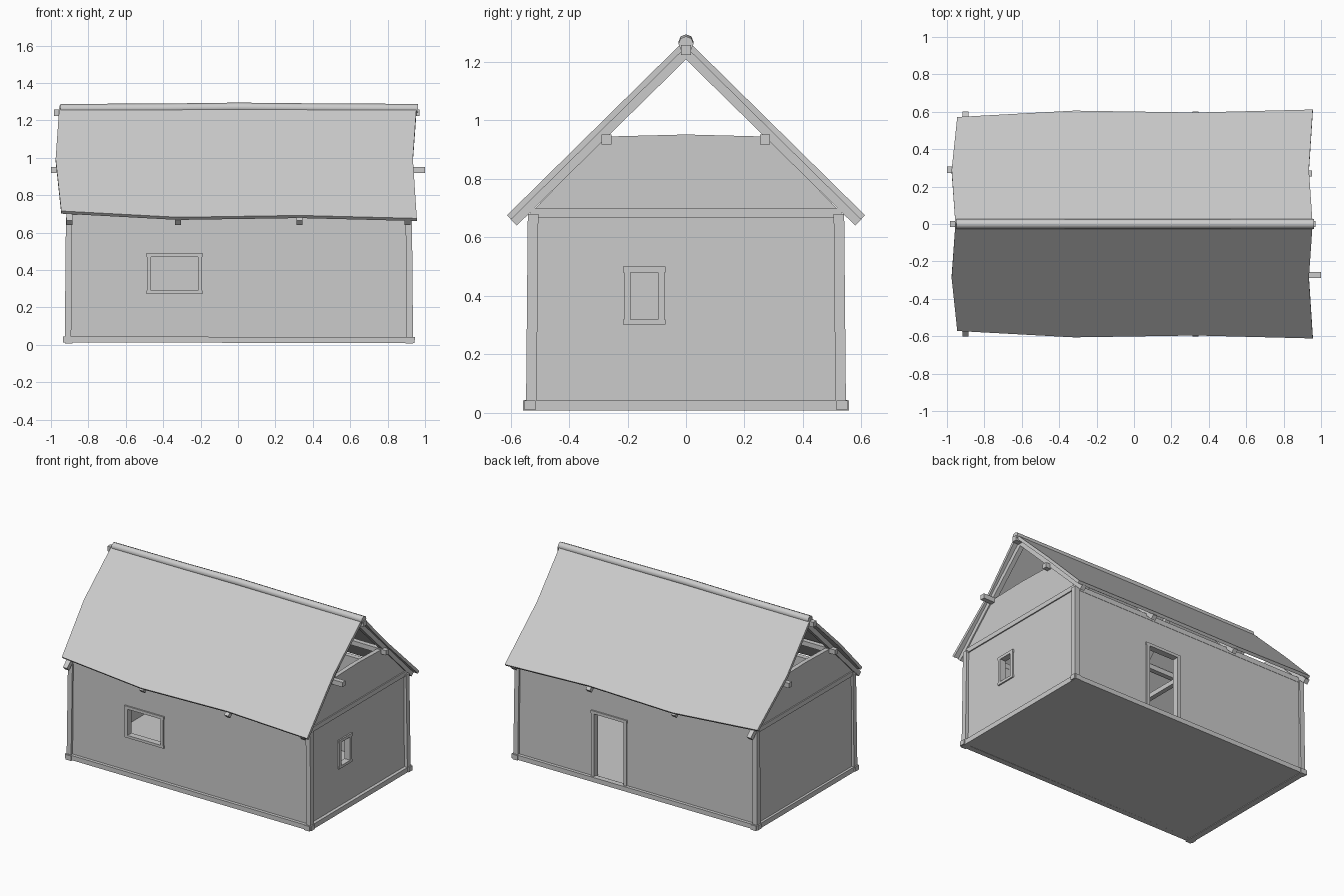
import bpy, bmesh
from mathutils import Vector

if "Cube" in bpy.data.objects:
    bpy.data.objects.remove(bpy.data.objects["Cube"])


def finish(name, bm):
    bmesh.ops.recalc_face_normals(bm, faces=bm.faces)
    me = bpy.data.meshes.new(name)
    bm.to_mesh(me)
    bm.free()
    ob = bpy.data.objects.new(name, me)
    bpy.context.collection.objects.link(ob)
    return ob


def box(name, x0, x1, y0, y1, z0, z1):
    bm = bmesh.new()
    bmesh.ops.create_cube(bm, size=1)
    for v in bm.verts:
        v.co = Vector((x1 if v.co.x > 0 else x0,
                       y1 if v.co.y > 0 else y0,
                       z1 if v.co.z > 0 else z0))
    return finish(name, bm)


def beam(name, p, q, w, h):
    """Square timber running from p to q."""
    p, q = Vector(p), Vector(q)
    rot = (q - p).to_track_quat('X', 'Z')
    bm = bmesh.new()
    bmesh.ops.create_cube(bm, size=1)
    for v in bm.verts:
        v.co = (p + q) / 2 + rot @ Vector((v.co.x * (q - p).length, v.co.y * w, v.co.z * h))
    return finish(name, bm)


def cut(ob, *bounds):
    """Cut a box-shaped opening through a wall."""
    cutter = box("opening_cutter", *bounds)
    cutter.hide_render = True
    mod = ob.modifiers.new("opening", 'BOOLEAN')
    mod.object, mod.operation, mod.solver = cutter, 'DIFFERENCE', 'EXACT'
    bpy.context.view_layer.objects.active = ob
    bpy.ops.object.modifier_apply(modifier=mod.name)
    bpy.data.objects.remove(cutter)


def frame(name, axis, face, sign, a0, a1, z0, z1, sill=True):
    """Trim around an opening in a wall whose outer face sits at `face`."""
    t = 0.022
    d0, d1 = sorted((face + sign * 0.01, face - sign * 0.034))

    def piece(part, u0, u1, w0, w1):
        b = (u0, u1, d0, d1) if axis == 'x' else (d0, d1, u0, u1)
        box(name + "_" + part, *b, w0, w1)
    piece("jamb_a", a0 - t, a0, z0, z1)
    piece("jamb_b", a1, a1 + t, z0, z1)
    piece("lintel", a0 - t - 0.003, a1 + t + 0.003, z1, z1 + 0.02)
    if sill:
        piece("sill", a0 - t - 0.003, a1 + t + 0.003, z0 - 0.018, z0)


# floor
box("floor", -0.90, 0.905, -0.53, 0.53, 0.012, 0.03)

# long walls with the front window and the back door
front = box("front_wall", -0.90, 0.905, -0.53, -0.50, 0.02, 0.69)
cut(front, -0.465, -0.215, -0.6, -0.4, 0.29, 0.47)
frame("front_window", 'x', -0.53, -1, -0.465, -0.215, 0.29, 0.47)
back = box("back_wall", -0.90, 0.905, 0.50, 0.53, 0.02, 0.69)
cut(back, 0.10, 0.325, 0.4, 0.6, 0.035, 0.475)
frame("back_door", 'x', 0.53, 1, 0.10, 0.325, 0.035, 0.475, sill=False)

# gable walls, flat-topped below the open triangle
gable = [(-0.52, 0.02), (0.52, 0.02), (0.52, 0.695), (0.275, 0.945),
         (0, 0.952), (-0.275, 0.945), (-0.52, 0.695)]
for side, x0, x1 in (("left", -0.908, -0.878), ("right", 0.883, 0.913)):
    bm = bmesh.new()
    f = bm.faces.new([bm.verts.new((x0, y, z)) for y, z in gable])
    ext = bmesh.ops.extrude_face_region(bm, geom=[f])
    for v in ext["geom"]:
        if isinstance(v, bmesh.types.BMVert):
            v.co.x = x1
    wall = finish(side + "_gable_wall", bm)
    if side == "right":
        cut(wall, 0.8, 1.0, -0.19, -0.095, 0.32, 0.48)
        frame("side_window", 'y', 0.913, 1, -0.19, -0.095, 0.32, 0.48)

# sills, corner posts and wall plates
for s, n in ((-1, "front"), (1, "back")):
    beam(n + "_sill", (-0.935, s * 0.533, 0.028), (0.945, s * 0.533, 0.026), 0.038, 0.032)
    beam(n + "_wall_plate", (-0.91, s * 0.515, 0.683), (0.92, s * 0.515, 0.683), 0.034, 0.034)
    for x, side in ((-0.903, "left"), (0.913, "right")):
        ob = box(n + "_" + side + "_post", x - 0.017, x + 0.017,
                 s * 0.523 - 0.018, s * 0.523 + 0.018, 0.03, 0.68)
        for v in ob.data.vertices:      # slight splay at the foot
            if v.co.z < 0.1:
                v.co.y += s * 0.006
                v.co.x += 0.006 if x > 0 else -0.006
for x, n in ((-0.905, "left"), (0.916, "right")):
    beam(n + "_sill", (x, -0.558, 0.025), (x, 0.558, 0.025), 0.04, 0.034)

# tie beams and rafters at each frame
for i, x in enumerate((-0.9, -0.32, 0.33, 0.905)):
    beam(f"tie_beam_{i}", (x, -0.515, 0.685), (x, 0.515, 0.685), 0.032, 0.032)
    for s, n in ((-1, "front"), (1, "back")):
        beam(f"{n}_rafter_{i}", (x, 0, 1.231), (x, s * 0.59, 0.652), 0.032, 0.032)

# purlins and ridge beam
beam("front_purlin", (-0.955, -0.28, 0.935), (1.0, -0.272, 0.935), 0.033, 0.033)
beam("back_purlin", (-1.0, 0.29, 0.935), (0.952, 0.27, 0.935), 0.033, 0.033)
beam("ridge_beam", (-0.985, 0, 1.241), (0.97, 0, 1.241), 0.034, 0.034)

# roof sheet with an uneven eave, one grid folded over the ridge
cols = [((-0.955, -0.975, -0.945), 0.572), ((-0.32, -0.32, -0.32), 0.606),
        ((0.33, 0.33, 0.33), 0.596), ((0.955, 0.935, 0.956), 0.612)]
bm = bmesh.new()
grid = []
for xs, eave in cols:
    row = []
    for k, y in ((2, -eave), (1, -0.29), (0, 0), (1, 0.29), (2, eave)):
        row.append(bm.verts.new((xs[k], y, 1.279 - 0.985 * abs(y))))
    grid.append(row)
for a, b in zip(grid, grid[1:]):
    for j in range(4):
        bm.faces.new((a[j], b[j], b[j + 1], a[j + 1]))
bm.normal_update()
me = bpy.data.meshes.new("roof")
bm.to_mesh(me)
bm.free()
roof = bpy.data.objects.new("roof", me)
bpy.context.collection.objects.link(roof)
sol = roof.modifiers.new("thickness", 'SOLIDIFY')
sol.thickness, sol.offset, sol.use_even_offset = 0.02, -1, True

# ridge roll
curve = bpy.data.curves.new("ridge_roll", 'CURVE')
curve.dimensions = '3D'
curve.bevel_depth, curve.bevel_resolution = 0.026, 2
curve.use_fill_caps = True
sp = curve.splines.new('POLY')
pts = [(-0.95, 1.262), (-0.4, 1.264), (0, 1.269), (0.4, 1.265), (0.962, 1.262)]
sp.points.add(len(pts) - 1)
for p, (x, z) in zip(sp.points, pts):
    p.co = (x, 0, z, 1)
bpy.context.collection.objects.link(bpy.data.objects.new("ridge_roll", curve))
